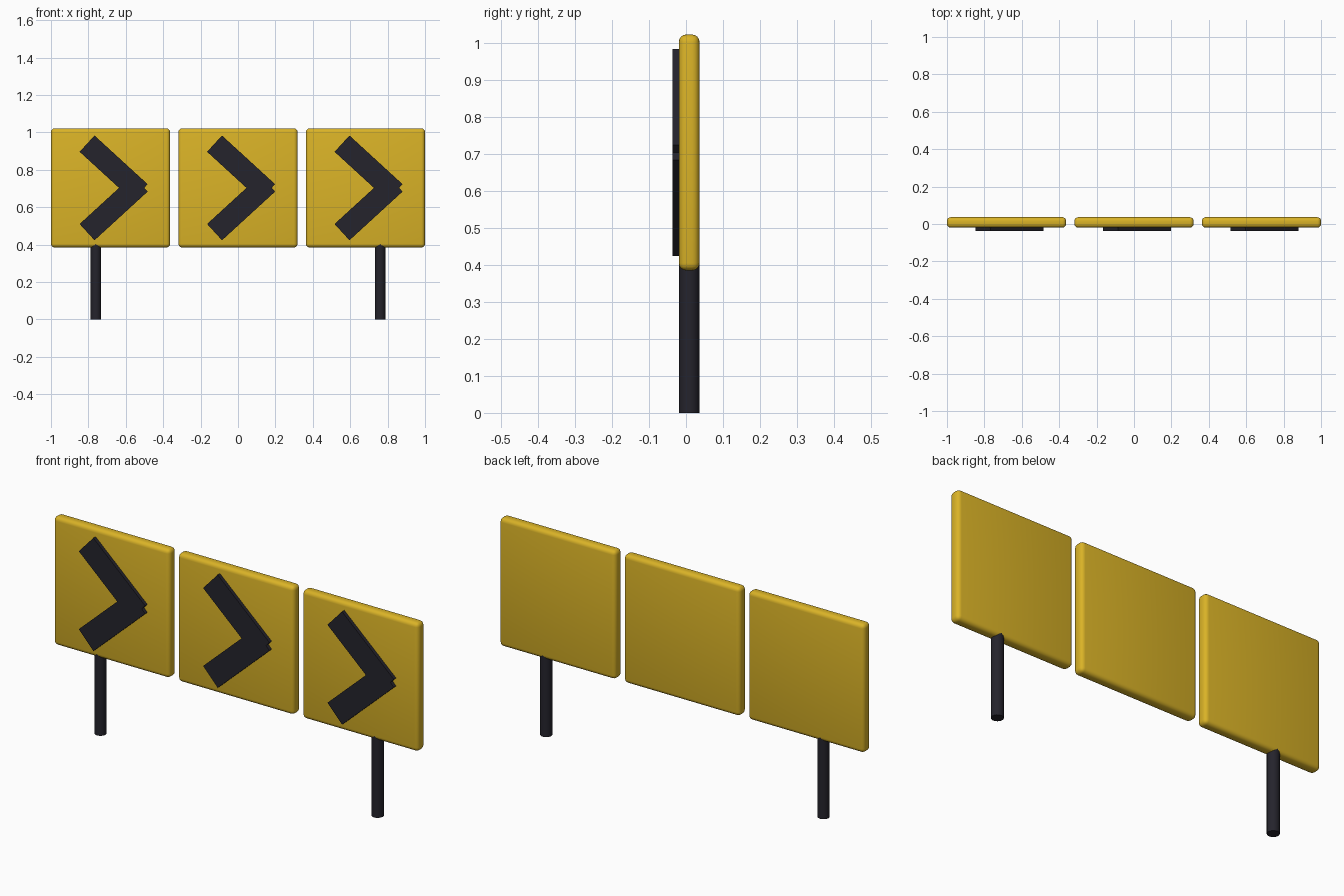
import bpy, math
from mathutils import Matrix

if "Cube" in bpy.data.objects:
    bpy.data.objects.remove(bpy.data.objects["Cube"])


def material(name, rgb):
    m = bpy.data.materials.new(name)
    m.diffuse_color = (*rgb, 1)
    m.use_nodes = True
    m.node_tree.nodes["Principled BSDF"].inputs["Base Color"].default_value = m.diffuse_color
    return m


YELLOW = material("sign_yellow", (0.70, 0.45, 0.02))
BLACK = material("matte_black", (0.018, 0.017, 0.025))

PANEL_Z, PANEL_Y = 0.703, 0.0085


def finish(obj, name, mat, bevel=0.0, segments=3, angle=30):
    obj.name = name
    obj.data.materials.append(mat)
    if bevel:
        mod = obj.modifiers.new("rounded_edges", 'BEVEL')
        mod.width, mod.segments = bevel, segments
        bpy.ops.object.modifier_apply(modifier=mod.name)
    bpy.ops.object.shade_smooth_by_angle(angle=math.radians(angle))
    return obj


def box(name, loc, size, mat, tilt=0.0, **kw):
    bpy.ops.mesh.primitive_cube_add(size=1)
    obj = bpy.context.object
    obj.data.transform(Matrix.Translation(loc) @ Matrix.Rotation(tilt, 4, 'Y')
                       @ Matrix.Diagonal((*size, 1)))
    return finish(obj, name, mat, **kw)


for label, x in (("left", -0.6815), ("middle", 0.0), ("right", 0.6815)):
    # rounded square sign panel
    box(f"{label}_panel", (x, PANEL_Y, PANEL_Z), (0.637, 0.056, 0.637),
        YELLOW, bevel=0.02, segments=4)
    # raised chevron: two crossing bars pointing to the right
    for part, s in (("upper", 1), ("lower", -1)):
        box(f"{label}_chevron_{part}_bar",
            (x + 0.0165, -0.0265, PANEL_Z + s * 0.1065),
            (0.385, 0.021, 0.118), BLACK, tilt=s * math.radians(42.5))

# round support posts
for label, x in (("left", -0.76), ("right", 0.76)):
    bpy.ops.mesh.primitive_cylinder_add(vertices=16, radius=0.0278, depth=0.42)
    post = bpy.context.object
    post.data.transform(Matrix.Translation((x, PANEL_Y, 0.21)))
    finish(post, f"{label}_post", BLACK)
